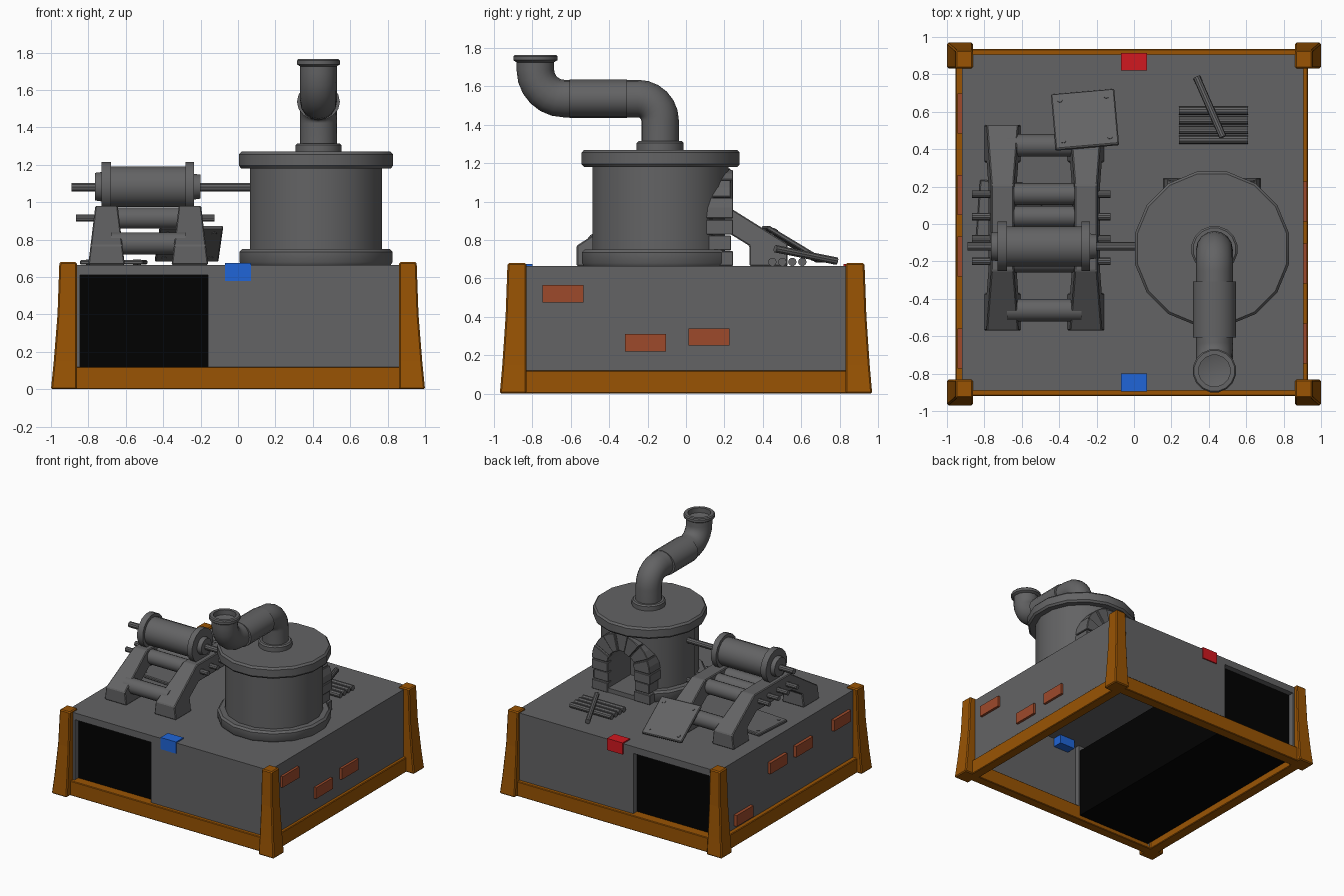
import bpy, bmesh, math
from mathutils import Vector, Matrix

if "Cube" in bpy.data.objects:
    bpy.data.objects.remove(bpy.data.objects["Cube"])

def mat(name, c):
    m = bpy.data.materials.new(name)
    m.diffuse_color = (*c, 1)
    m.use_nodes = True
    m.node_tree.nodes["Principled BSDF"].inputs["Base Color"].default_value = m.diffuse_color
    return m

GREY = mat("dark grey", (.125, .125, .128))
BROWN = mat("brown wood", (.32, .088, .001))
BRICK = mat("brick red", (.34, .068, .024))
BLACK = mat("black", (.0004, .0004, .0004))
BLUE = mat("blue", (.014, .13, .68))
RED = mat("red", (.64, .009, .014))

def make(name, bm, m, smooth=False, bevel=0):
    bmesh.ops.recalc_face_normals(bm, faces=bm.faces)
    me = bpy.data.meshes.new(name)
    bm.to_mesh(me)
    bm.free()
    me.materials.append(m)
    ob = bpy.data.objects.new(name, me)
    bpy.context.collection.objects.link(ob)
    if smooth:
        bpy.ops.object.select_all(action='DESELECT')
        ob.select_set(True)
        bpy.context.view_layer.objects.active = ob
        bpy.ops.object.shade_smooth_by_angle(angle=math.radians(35))
    if bevel:
        b = ob.modifiers.new("bevel", 'BEVEL')
        b.width, b.segments = bevel, 1
    return ob

def loft(name, rings, m, smooth=False, bevel=0):
    """Skin a list of equal rings of points and cap both ends."""
    bm = bmesh.new()
    vs = [[bm.verts.new(p) for p in r] for r in rings]
    n = len(rings[0])
    for a, b in zip(vs, vs[1:]):
        for i in range(n):
            bm.faces.new((a[i], a[(i + 1) % n], b[(i + 1) % n], b[i]))
    bm.faces.new(vs[0])
    bm.faces.new(vs[-1])
    return make(name, bm, m, smooth, bevel)

def rect(x0, x1, y0, y1, z):
    return [(x0, y0, z), (x1, y0, z), (x1, y1, z), (x0, y1, z)]

def box(name, x, y, z, m, bevel=0):
    return loft(name, [rect(*x, *y, z[0]), rect(*x, *y, z[1])], m, bevel=bevel)

def lathe(name, prof, loc, m=GREY, n=16, axis='Z'):
    """Turn (radius, height) pairs round an axis."""
    def pt(r, h, a):
        u, v = r * math.cos(a), r * math.sin(a)
        return Vector((u, v, h) if axis == 'Z' else (h, u, v)) + Vector(loc)
    return loft(name, [[pt(r, h, 2 * math.pi * (i + .5) / n) for i in range(n)] for r, h in prof], m, True)

def rod(name, a, b, r, n=10):
    a, b = Vector(a), Vector(b)
    q = (b - a).to_track_quat('Z', 'Y')
    c = [q @ Vector((r * math.cos(t), r * math.sin(t), 0)) for t in (2 * math.pi * i / n for i in range(n))]
    return loft(name, [[p + v for v in c] for p in (a, b)], GREY, True)

def cut(ob, cutter):
    cutter.hide_render = True
    mod = ob.modifiers.new("cut", 'BOOLEAN')
    mod.operation, mod.object, mod.solver = 'DIFFERENCE', cutter, 'EXACT'
    bpy.context.view_layer.objects.active = ob
    bpy.ops.object.modifier_apply(modifier=mod.name)

# ---- base: thin deck and walls, deeper frames round the tunnel mouths
D = .665
box("deck", (-.92, .905), (-.89, .905), (D - .012, D), GREY)
box("left_wall", (-.92, -.908), (-.89, .905), (.02, .66), GREY)
box("right_wall", (.893, .905), (-.89, .905), (.02, .66), GREY)
for n, y, yt in (("front", (-.89, -.84), (-.89, -.878)), ("back", (.855, .905), (.893, .905))):
    box(n + "_wall_wide", (-.16, .9), yt, (.02, .66), GREY)
    box(n + "_wall_jamb", (-.16, -.148), y, (.02, .625), GREY)
    box(n + "_wall_narrow", (-.915, -.845), y, (.02, .66), GREY)
    box(n + "_wall_lintel", (-.85, -.148), y, (.61, .66), GREY)
box("tunnel", (-.845, -.16), (-.842, .857), (.035, .612), BLACK)
box("front_marker", (-.07, .07), (-.896, -.80), (.58, .675), BLUE)
box("back_marker", (-.07, .07), (.82, .915), (.58, .675), RED)

# ---- wooden frame
box("front_beam", (-.9, .9), (-.92, -.84), (0, .12), BROWN, .005)
box("back_beam", (-.9, .9), (.85, .935), (0, .12), BROWN, .005)
box("left_beam", (-.955, -.87), (-.88, .88), (0, .12), BROWN, .005)
box("right_beam", (.85, .93), (-.88, .88), (0, .12), BROWN, .005)
for sx in (-1, 1):
    for sy in (-1, 1):
        rings = []
        for z, ox, oy in ((0, 1, .97), (.15, .985, .957), (.4, .965, .94), (.68, .955, .93)):
            rings.append([(sx * x, sy * y, z) for x, y, _ in rect(.862, ox, .832, oy, 0)])
        loft("corner_post", rings, BROWN, bevel=.008)

# ---- loose bricks in the side walls
for y, z in ((-.64, .52), (-.21, .265), (.12, .295)):
    box("right_brick", (.89, .925), (y - .107, y + .107), (z - .045, z + .045), BRICK)
for y, z in ((.59, .19), (.155, .45), (-.175, .46), (-.665, .485)):
    box("left_brick", (-.945, -.9), (y - .107, y + .107), (z - .045, z + .045), BRICK)

# ---- furnace
FX, FY = .417, -.132
base = lathe("furnace_base", [(.408, D), (.418, .68), (.418, .735), (.403, .75), (.3, .75)], (FX, FY, 0))
body = lathe("furnace_body", [(.361, .74), (.361, 1.19)], (FX, FY, 0))
lathe("furnace_cap", [(.407, 1.18), (.42, 1.195), (.42, 1.255), (.407, 1.27)], (FX, FY, 0))

# arched opening cut through body and base
AZ, RI, RO = .91, .118, .262
def arch_pt(r, a, y):
    return (FX + r * math.cos(a), y, AZ + r * math.sin(a))
outline = [(FX - RI, D + .035), (FX + RI, D + .035)]
outline += [(FX + RI * math.cos(i * math.pi / 10), AZ + RI * math.sin(i * math.pi / 10)) for i in range(11)]
cutter = loft("opening_cutter", [[(x, y, z) for x, z in outline] for y in (-.05, .4)], GREY)
face_cutter = box("face_cutter", (FX - .25, FX + .25), (.2, .4), (.6, .8), GREY)
cut(body, cutter)
cut(base, cutter)
cut(base, face_cutter)
for c in (cutter, face_cutter):
    bpy.data.objects.remove(c)
box("door_sill", (FX - RI, FX + RI), (.1, .235), (D, D + .035), GREY)
N = 7
for i in range(N):  # arch stones
    a0, a1 = math.pi * (i + .02) / N, math.pi * (i + .98) / N
    am = (a0 + a1) / 2
    yf = .245 - .012 * (i % 2)
    loft("arch_stone", [[arch_pt(RI, a0, y), arch_pt(RO, a0, y), arch_pt(RO, am, y), arch_pt(RO, a1, y),
                         arch_pt(RI, a1, y), arch_pt(RI, am, y)] for y in (.05, yf)], GREY, bevel=.004)
for s in (-1, 1):  # jamb stones
    for i in range(3):
        h = (AZ - D) / 3
        xs = sorted((FX + s * RI, FX + s * (RO - .012 * (i % 2))))
        box("jamb_stone", xs, (.05, .245 - .01 * (i % 2)), (D + i * h, D + i * h + h - .004), GREY, .004)

# ---- chimney: S-bend in the side plane
CX, CY, HZ, R1, R2 = .43, -.135, 1.537, .115, .15
path = [(CY, 1.27, 0)]
for i in range(7):
    t = i * math.pi / 12
    path.append((CY - R1 + R1 * math.cos(t), HZ - R1 + R1 * math.sin(t), t))
for i in range(7):
    t = math.pi / 2 - i * math.pi / 12
    path.append((CY - .65 + R2 - R2 * math.cos(t), HZ + R2 - R2 * math.sin(t), t))
path.append((CY - .65, 1.74, 0))
rings = []
for y, z, t in path:
    ring = []
    for k in range(16):
        u, v = .098 * math.cos(k * math.pi / 8), .098 * math.sin(k * math.pi / 8)
        ring.append((CX + u, y + v * math.cos(t), z + v * math.sin(t)))
    rings.append(ring)
pipe = loft("chimney_pipe", rings, GREY, True)
bm = bmesh.new()  # open the mouth of the pipe
bm.from_mesh(pipe.data)
bmesh.ops.delete(bm, geom=[f for f in bm.faces if len(f.verts) > 4 and f.calc_center_median().z > 1.6], context='FACES')
bm.to_mesh(pipe.data)
bm.free()
lathe("chimney_collar", [(.125, 1.26), (.125, 1.305), (.115, 1.315)], (CX, CY, 0))
lathe("chimney_mouth", [(.098, 1.725), (.117, 1.737), (.117, 1.757), (.11, 1.765),
                        (.085, 1.765), (.085, 1.62)], (CX, CY - .65, 0))
sleeve = rod("chimney_sleeve", (0, -.15, 0), (0, .15, 0), 1, 16)
for v in sleeve.data.vertices:  # slightly flattened sleeve
    v.co.x, v.co.z = CX + v.co.x * .115, HZ + v.co.z * .1
    v.co.y -= .458

# ---- rolling mill
prof = [(-.57, D), (-.57, .77), (-.25, .98), (.21, .98), (.53, .78), (.53, D),
        (.33, D), (.33, .77), (.2, .85), (-.24, .85), (-.37, .77), (-.37, D)]
for cx in (-.703, -.257):
    rings = []
    for s in (-1, 1):
        rings.append([(cx + s * (.098 - .038 * (z - D) / .315), y, z) for y, z in prof])
    loft("mill_side_frame", rings, GREY, bevel=.006)
for y in (-.46, .42):
    rod("mill_tie_bar", (-.68, y, .78), (-.28, y, .78), .06, 14)
for y in (.16, .04, -.08, -.2):
    rod("mill_roller", (-.66, y, .915), (-.3, y, .915), .058, 14)
    rod("mill_roller_axle", (-.865, y, .915), (-.125, y, .915), .02)
lathe("mill_top_roller", [(.075, -.765), (.08, -.73), (.135, -.73), (.135, -.68), (.11, -.68), (.11, -.28),
                          (.135, -.28), (.135, -.235), (.07, -.235), (.065, -.2)], (0, -.12, 1.083), axis='X')
rod("mill_drive_shaft", (-.89, -.12, 1.08), (.1, -.12, 1.08), .023)

# ---- metal plates with corner rivets
def plate(name, w, d, mx):
    parts = [box(name, (-w / 2, w / 2), (-d / 2, d / 2), (-.012, .012), GREY, .006)]
    for sx in (-1, 1):
        for sy in (-1, 1):
            x, y = sx * (w / 2 - .045), sy * (d / 2 - .045)
            parts.append(rod(name + "_rivet", (x, y, -.016), (x, y, .016), .014, 8))
    for p in parts:
        p.matrix_world = mx

plate("leaning_plate", .34, .345, Matrix.Translation((-.262, .557, .778))
      @ Matrix.Rotation(math.radians(5), 4, 'Z') @ Matrix.Rotation(math.radians(-31), 4, 'X'))
plate("flat_plate", .34, .33, Matrix.Translation((-.665, .06, D + .013)) @ Matrix.Rotation(math.radians(-4), 4, 'Z'))

# ---- stack of rods beside the furnace
for y in (.45, .502, .554, .606):
    rod("stock_rod", (.24, y, D + .021), (.61, y, D + .021), .022)
rod("leaning_rod", (.335, .785, .69), (.475, .465, .755), .02)
